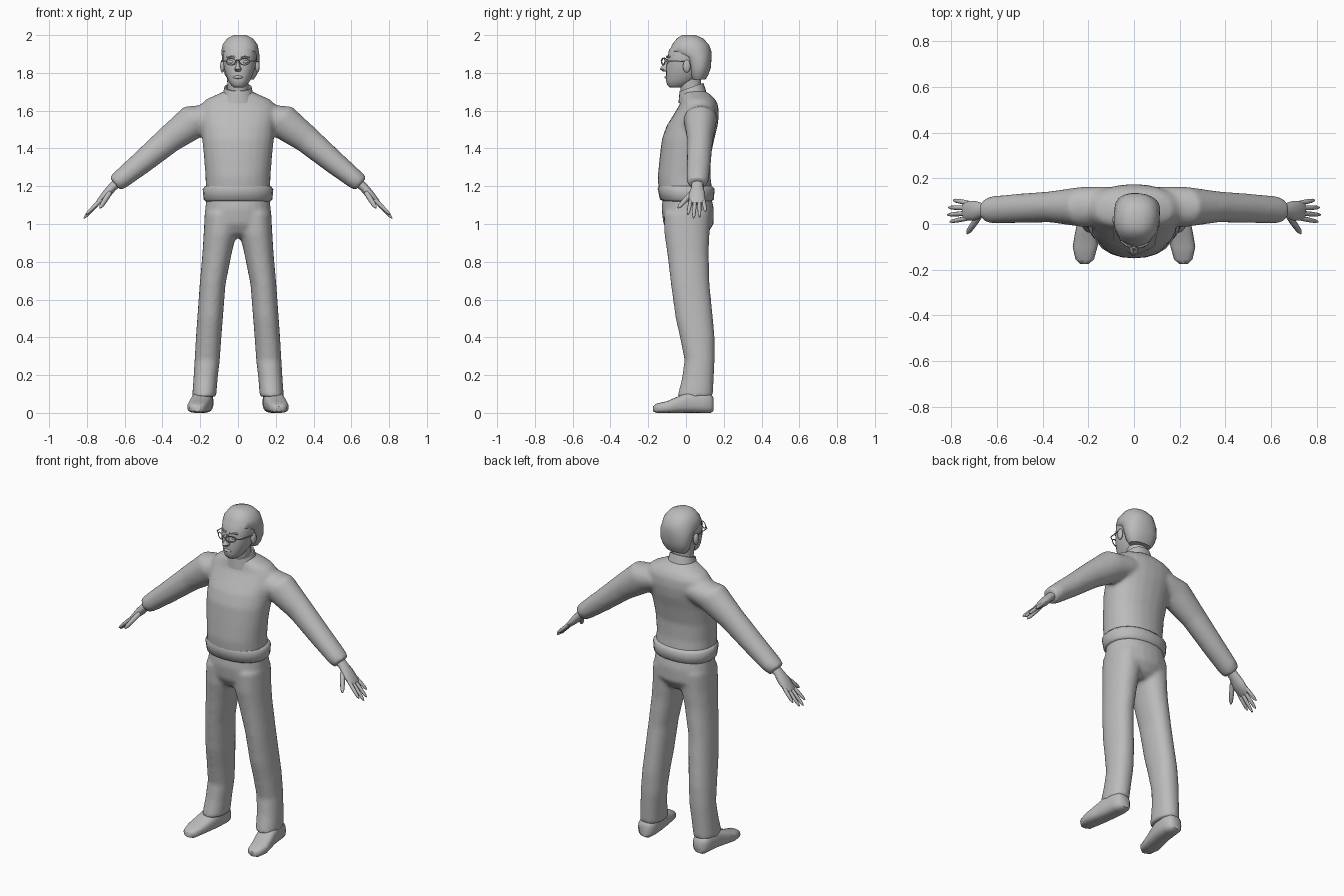
import bpy, bmesh, math
from mathutils import Vector

cube = bpy.data.objects.get("Cube")
if cube:
    bpy.data.objects.remove(cube, do_unlink=True)

grey = bpy.data.materials.new("plain_grey")
grey.use_nodes = True
COLOUR = (0.5, 0.5, 0.5, 1)
grey.diffuse_color = COLOUR
grey.node_tree.nodes["Principled BSDF"].inputs["Base Color"].default_value = COLOUR

X, Y, Z = Vector((1, 0, 0)), Vector((0, 1, 0)), Vector((0, 0, 1))


def ring(centre, u, v, ru, rv, n=24, power=2.0):
    """Points of a superellipse around a centre."""
    points = []
    for i in range(n):
        a = math.tau * i / n
        c, s = math.cos(a), math.sin(a)
        points.append(Vector(centre)
                      + u * ru * math.copysign(abs(c) ** (2 / power), c)
                      + v * rv * math.copysign(abs(s) ** (2 / power), s))
    return points


def slices(sections, axis=Z, power=2.2, tilt=0.0, n=24):
    """Rings from (position, low, high, low, high) bounds along z or y."""
    other = Y if axis == Z else Z
    rings = []
    for t, x0, x1, a0, a1 in sections:
        centre = axis * t + X * (x0 + x1) / 2 + other * (a0 + a1) / 2
        rings.append(ring(centre, X, other + axis * tilt, (x1 - x0) / 2, (a1 - a0) / 2, n, power))
    return rings


def centred(sections):
    return [(z, -w, w, y0, y1) for z, w, y0, y1 in sections]


def add_loft(bm, rings):
    """Skin a list of rings and cap both ends."""
    rows = [[bm.verts.new(p) for p in r] for r in rings]
    n = len(rows[0])
    for a, b in zip(rows, rows[1:]):
        for i in range(n):
            bm.faces.new((a[i], a[(i + 1) % n], b[(i + 1) % n], b[i]))
    bm.faces.new(rows[0][::-1])
    bm.faces.new(rows[-1])


def finish(obj, angle=50):
    obj.data.materials.append(grey)
    bpy.ops.object.select_all(action="DESELECT")
    obj.select_set(True)
    bpy.context.view_layer.objects.active = obj
    if obj.type == "CURVE":
        bpy.ops.object.convert(target="MESH")
        obj = bpy.context.view_layer.objects.active
    bpy.ops.object.shade_smooth_by_angle(angle=math.radians(angle))
    return obj


def build(name, lofts, mirror=False, blend=False):
    """One object from several lofts, optionally mirrored or fused together."""
    bm = bmesh.new()
    for rings in lofts:
        add_loft(bm, rings)
    bmesh.ops.recalc_face_normals(bm, faces=bm.faces)
    mesh = bpy.data.meshes.new(name)
    bm.to_mesh(mesh)
    bm.free()
    obj = bpy.data.objects.new(name, mesh)
    bpy.context.collection.objects.link(obj)
    finish(obj)
    if mirror:
        obj.modifiers.new("mirror", "MIRROR").use_mirror_merge = False
    if blend:
        fuse = obj.modifiers.new("fuse", "REMESH")
        fuse.mode, fuse.voxel_size, fuse.use_smooth_shade = "VOXEL", 0.011, True
        soften = obj.modifiers.new("soften", "SMOOTH")
        soften.factor, soften.iterations = 0.5, 8
    return obj


def ball(name, centre, radii, mirror=False):
    bm = bmesh.new()
    bmesh.ops.create_uvsphere(bm, u_segments=14, v_segments=8, radius=1)
    for v in bm.verts:
        v.co = Vector(c + k * r for c, k, r in zip(centre, v.co, radii))
    mesh = bpy.data.meshes.new(name)
    bm.to_mesh(mesh)
    bm.free()
    obj = bpy.data.objects.new(name, mesh)
    bpy.context.collection.objects.link(obj)
    finish(obj)
    if mirror:
        obj.modifiers.new("mirror", "MIRROR").use_mirror_merge = False
    return obj


def wire(name, points, radius, closed=False):
    """Thin mirrored rod along a path."""
    curve = bpy.data.curves.new(name, "CURVE")
    curve.dimensions, curve.bevel_depth, curve.bevel_resolution = "3D", radius, 1
    spline = curve.splines.new("POLY")
    spline.points.add(len(points) - 1)
    for p, co in zip(spline.points, points):
        p.co = (*co, 1)
    spline.use_cyclic_u = closed
    obj = bpy.data.objects.new(name, curve)
    bpy.context.collection.objects.link(obj)
    obj = finish(obj)
    obj.modifiers.new("mirror", "MIRROR").use_mirror_merge = False
    return obj


# Sweater: torso and both sleeves fused
torso = slices(centred([
    (1.17, .172, -.145, .14), (1.25, .172, -.15, .13), (1.35, .18, -.14, .13),
    (1.45, .19, -.128, .15), (1.52, .195, -.103, .168), (1.58, .205, -.065, .175),
    (1.63, .2, -.035, .17), (1.66, .17, -.028, .155), (1.69, .1, -.025, .125),
    (1.71, .06, -.01, .09)]))
sleeve = [(.12, 1.575, .08, .085, .075), (.225, 1.55, .075, .088, .094),
          (.365, 1.447, .075, .068, .074), (.51, 1.325, .068, .064, .062),
          (.62, 1.236, .062, .06, .052), (.652, 1.212, .06, .048, .046)]


def sleeve_rings(side):
    across = Vector((.65 * side, 0, .76))
    return [ring((x * side, y, z), Y, across, ry, rv) for x, z, y, ry, rv in sleeve]


build("sweater", [torso, sleeve_rings(1), sleeve_rings(-1)], blend=True)
build("sweater_hem", [slices(centred([
    (1.12, .172, -.12, .135), (1.13, .182, -.138, .147), (1.185, .187, -.15, .152),
    (1.2, .174, -.146, .138)]))])
build("collar", [slices(centred([
    (1.665, .085, -.04, .11), (1.725, .072, -.034, .092),
    (1.725, .064, -.026, .084), (1.68, .055, -.02, .075)]), tilt=.35)])

# Trousers: hips and both legs fused
hips = slices(centred([
    (1.16, .165, -.12, .13), (1.08, .174, -.13, .148), (1.0, .177, -.12, .147),
    (.95, .12, -.09, .115), (.925, .06, -.05, .08)]))
leg = [(1.06, .005, .176, -.118, .13), (.95, .008, .182, -.115, .125),
       (.85, .032, .188, -.1, .12), (.68, .066, .203, -.08, .125),
       (.5, .08, .216, -.055, .143), (.4, .088, .223, -.032, .152),
       (.28, .096, .23, -.008, .152), (.18, .108, .236, -.022, .147),
       (.085, .115, .243, -.046, .142)]
other_leg = [(z, -x1, -x0, y0, y1) for z, x0, x1, y0, y1 in leg]
build("trousers", [hips, slices(leg), slices(other_leg)], blend=True)

# Shoes
build("shoes", [slices([
    (-.174, .198, .235, .008, .035), (-.155, .175, .256, 0, .05),
    (-.1, .16, .268, 0, .062), (-.04, .146, .258, 0, .088),
    (.02, .135, .246, 0, .115), (.09, .13, .238, 0, .115),
    (.13, .138, .23, 0, .1), (.146, .155, .212, .01, .08)], axis=Y, power=2.8)], mirror=True)

# Hands: palm, four fingers and thumb
across = Vector((.72, 0, .69))
palm = [ring((x, y, z), Y, across, ry, rv, 14) for x, z, y, ry, rv in [
    (.63, 1.225, .06, .032, .026), (.665, 1.195, .06, .032, .024),
    (.695, 1.16, .058, .043, .024), (.735, 1.118, .058, .043, .016),
    (.745, 1.108, .058, .036, .01)]]


def digit(base, tip, r):
    base, tip = Vector(base), Vector(tip)
    along = (tip - base).normalized()
    u = across.cross(along).normalized()
    v = along.cross(u)
    steps = [(0, 1), (.45, 1), (.85, .8), (1, .3)]
    return [ring(base.lerp(tip, t), u, v, r * k, r * k, 8) for t, k in steps]


fingers = [digit((.725, .026 + .022 * i, 1.128), tip, .0105) for i, tip in enumerate(
    [(.805, .01, 1.05), (.816, .04, 1.03), (.812, .072, 1.037), (.79, .104, 1.065)])]
thumb = digit((.68, .03, 1.165), (.73, -.042, 1.085), .014)
build("hands", [palm, thumb] + fingers, mirror=True)

# Neck and head
build("neck", [slices(centred([
    (1.64, .058, -.02, .085), (1.72, .055, -.03, .08), (1.8, .06, -.04, .08)]))])
head = [
    build("face", [slices(centred([
        (1.722, .026, -.085, -.03), (1.735, .042, -.1, .01), (1.76, .058, -.106, .05),
        (1.79, .071, -.105, .075), (1.83, .083, -.105, .09), (1.87, .088, -.099, .1),
        (1.92, .089, -.091, .1), (1.96, .075, -.06, .08)]), power=2.3)]),
    build("hair", [slices(centred([
        (1.765, .068, .035, .103), (1.79, .085, .022, .118), (1.83, .097, .015, .132),
        (1.885, .1, -.01, .135), (1.915, .1, -.086, .135), (1.95, .093, -.074, .122),
        (1.983, .068, -.048, .09), (2.0, .032, -.02, .05)]), power=2.3)]),
    build("nose", [slices(centred([
        (1.872, .008, -.108, -.07), (1.835, .012, -.13, -.07), (1.82, .019, -.14, -.07),
        (1.808, .013, -.124, -.07)]), n=10)]),
    ball("lips", (0, -.1, 1.777), (.026, .014, .009)),
    ball("eyes", (.036, -.088, 1.858), (.016, .012, .009), True),
    ball("ears", (.093, .012, 1.835), (.012, .02, .034), True),
    wire("eyebrows", [(.014, -.1, 1.884), (.035, -.096, 1.889), (.06, -.08, 1.884)], .005),
]

# Glasses
rim = [(.036 + .026 * math.cos(a), -.118 + .012 * math.cos(a), 1.86 + .018 * math.sin(a))
       for a in (math.tau * i / 16 for i in range(16))]
head += [
    wire("glasses_rims", rim, .003, True),
    wire("glasses_bridge", [(.01, -.13, 1.864), (0, -.132, 1.867)], .003),
    wire("glasses_temples", [(.062, -.106, 1.862), (.088, -.085, 1.864), (.097, .01, 1.86)], .003),
]

# The head looks slightly to its right
for part in head:
    part.rotation_euler.z = math.radians(-5)
    part.location.x = .009
